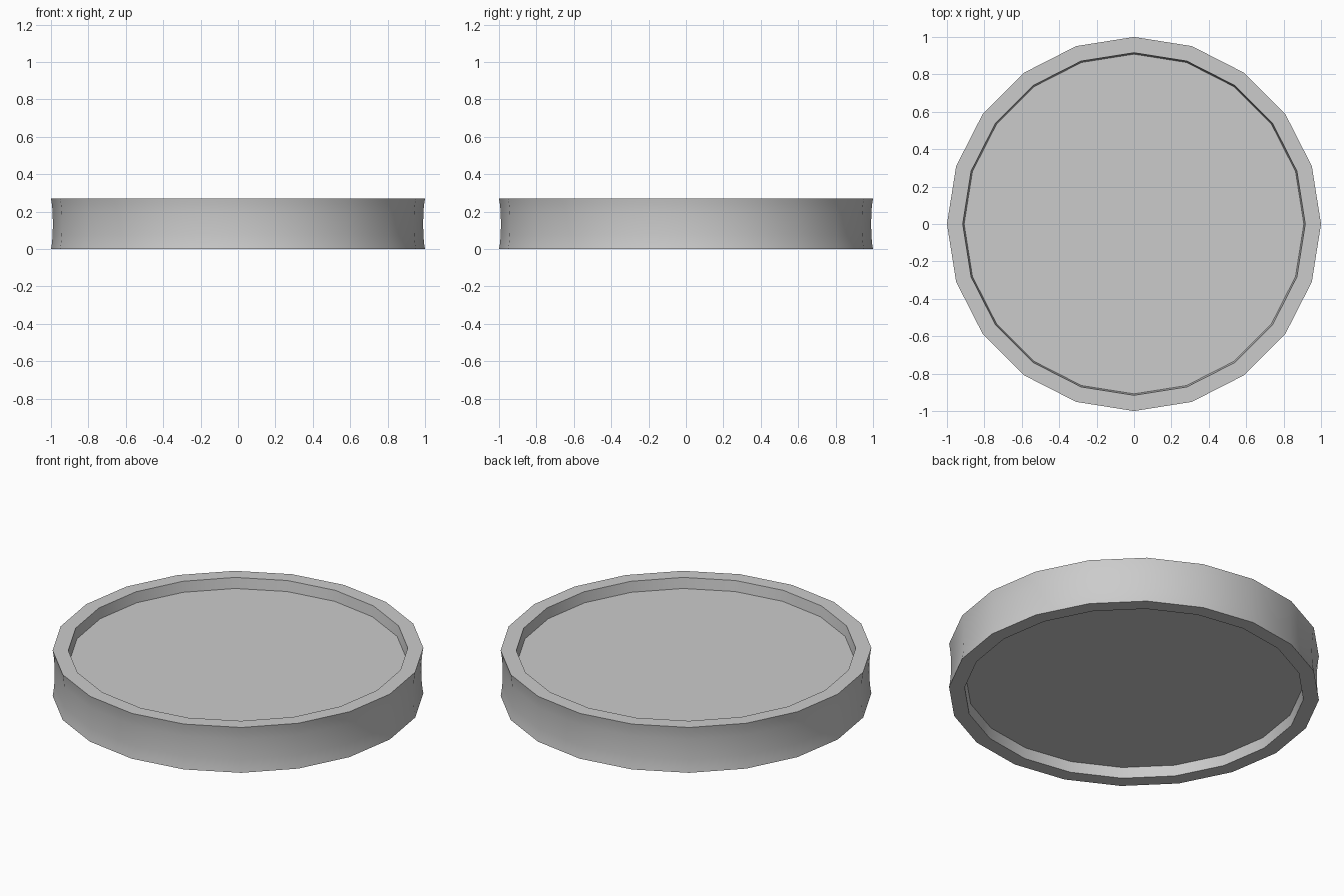
import bpy, bmesh
from math import cos, sin, pi, radians

if "Cube" in bpy.data.objects:
    bpy.data.objects.remove(bpy.data.objects["Cube"])

SIDES = 20
HEIGHT = 0.27
RECESS = 0.062

# Half profile (radius, z) from the lower panel, round the rim, to the upper panel
lower = [(0.908, RECESS), (0.916, 0.0), (1.0, 0.0), (0.995, 0.03), (0.991, 0.075)]
profile = lower + [(0.99, HEIGHT / 2)] + [(r, HEIGHT - z) for r, z in reversed(lower)]

# Turn the profile into rings and cap the two recessed panels
bm = bmesh.new()
rings = [[bm.verts.new((r * cos(2 * pi * i / SIDES), r * sin(2 * pi * i / SIDES), z))
          for i in range(SIDES)] for r, z in profile]
for a, b in zip(rings, rings[1:]):
    for i in range(SIDES):
        j = (i + 1) % SIDES
        bm.faces.new((a[i], a[j], b[j], b[i]))
bm.faces.new(rings[0])
bm.faces.new(rings[-1])
bmesh.ops.recalc_face_normals(bm, faces=bm.faces)

mesh = bpy.data.meshes.new("recessed_disc")
bm.to_mesh(mesh)
bm.free()
disc = bpy.data.objects.new("recessed_disc", mesh)
bpy.context.collection.objects.link(disc)

# Smooth the side wall, keep the rim edges crisp
bpy.context.view_layer.objects.active = disc
disc.select_set(True)
bpy.ops.object.shade_smooth_by_angle(angle=radians(30))
